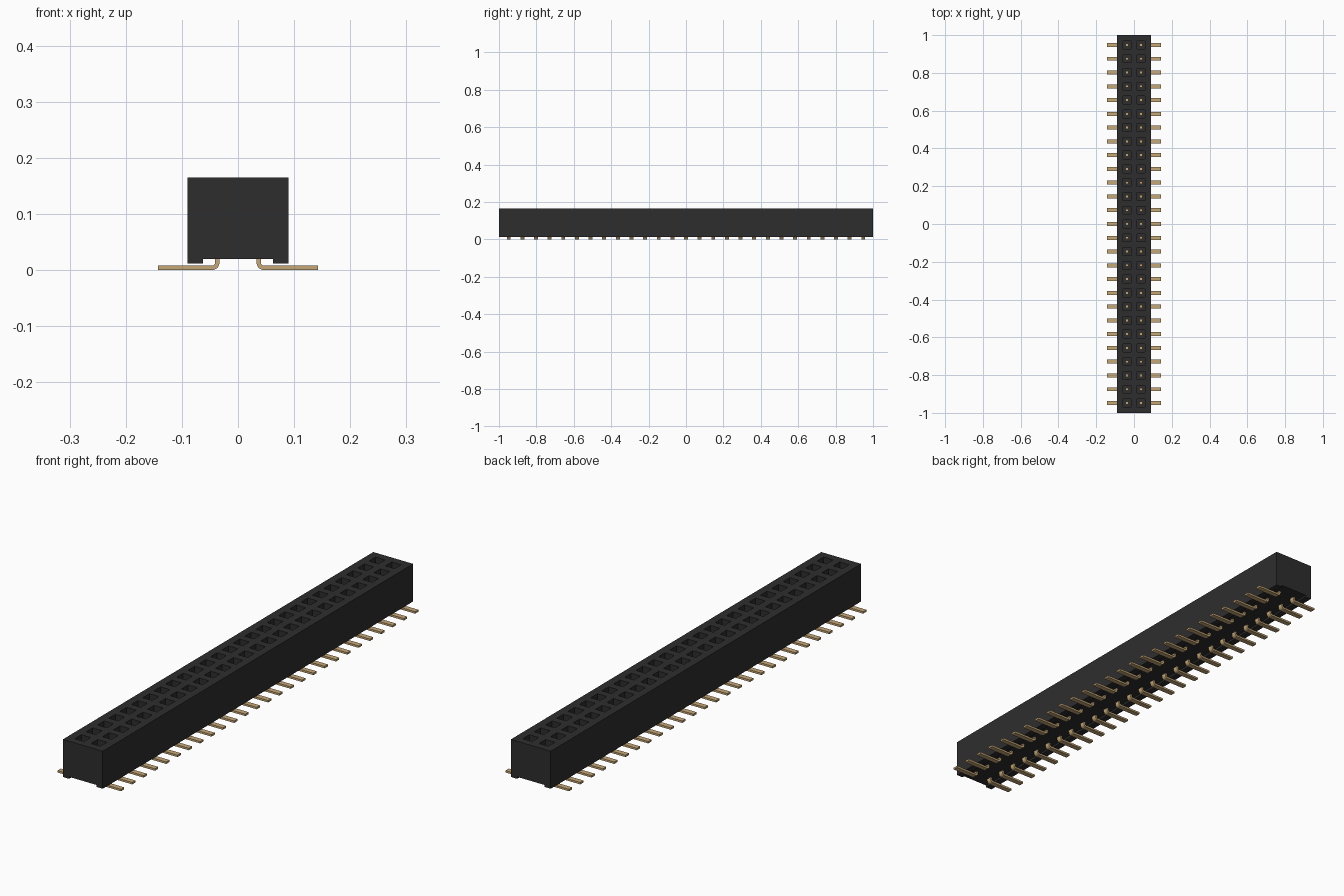
import bpy, bmesh, math

cube = bpy.data.objects.get("Cube")
if cube:
    bpy.data.objects.remove(cube, do_unlink=True)

ROWS, PITCH = 27, 0.0729
HALF_X, TOP, BASE = 0.09, 0.165, 0.012
HOLE, HOLE_DEPTH, PIN_X = 0.042, 0.09, 0.0365
LEG_WIDTH, LEG_END = 0.021, 0.143
row_y = [(i - (ROWS - 1) / 2) * PITCH for i in range(ROWS)]


def material(name, color, rough):
    m = bpy.data.materials.new(name)
    m.use_nodes = True
    m.diffuse_color = (*color, 1)
    node = m.node_tree.nodes["Principled BSDF"]
    node.inputs["Base Color"].default_value = (*color, 1)
    node.inputs["Roughness"].default_value = rough
    return m


def finish(bm, name, mat):
    bmesh.ops.recalc_face_normals(bm, faces=bm.faces)
    mesh = bpy.data.meshes.new(name)
    bm.to_mesh(mesh)
    bm.free()
    mesh.materials.append(mat)
    obj = bpy.data.objects.new(name, mesh)
    bpy.context.collection.objects.link(obj)
    return obj


def prism(bm, profile, y0, y1):
    """Extrude an xz profile from y0 to y1; returns the side faces in order."""
    a = [bm.verts.new((x, y0, z)) for x, z in profile]
    b = [bm.verts.new((x, y1, z)) for x, z in profile]
    bm.faces.new(a)
    bm.faces.new(b[::-1])
    n = len(a)
    return [bm.faces.new((a[i], b[i], b[(i + 1) % n], a[(i + 1) % n])) for i in range(n)]


black = material("black plastic", (0.027, 0.027, 0.028), 0.6)
gold = material("gold plated metal", (0.56, 0.39, 0.18), 0.4)

# Housing: channelled underside, with a top sheet that carries the sockets
bm = bmesh.new()
rail, roof = 0.062, 0.02
sides = prism(bm, [(-HALF_X, TOP), (HALF_X, TOP), (HALF_X, BASE), (rail, BASE),
                   (rail, roof), (-rail, roof), (-rail, BASE), (-HALF_X, BASE)], -1, 1)
bm.faces.remove(sides[0])
h = HOLE / 2
xs = [-HALF_X, -PIN_X - h, -PIN_X + h, PIN_X - h, PIN_X + h, HALF_X]
ys = [-1] + [y + s for y in row_y for s in (-h, h)] + [1]
grid = [[bm.verts.new((x, y, TOP)) for x in xs] for y in ys]
sockets = []
for j in range(len(ys) - 1):
    for i in range(len(xs) - 1):
        f = bm.faces.new((grid[j][i], grid[j][i + 1], grid[j + 1][i + 1], grid[j + 1][i]))
        if i % 2 and j % 2:
            sockets.append(f)
for f in bmesh.ops.extrude_discrete_faces(bm, faces=sockets)["faces"]:
    # Rebuild the walls between the rim and the lowered floor
    floor = list(f.verts)
    rim = [next(v for row in grid for v in row if (v.co - w.co).length < 1e-6) for w in floor]
    for w in floor:
        w.co.z -= HOLE_DEPTH
    for k in range(4):
        loop = (rim[k], rim[(k + 1) % 4], floor[(k + 1) % 4], floor[k])
        if not any(set(e.verts) == set(loop) for e in rim[k].link_faces):
            bm.faces.new(loop)
bmesh.ops.remove_doubles(bm, verts=bm.verts, dist=1e-5)
finish(bm, "housing", black)

# Bent leg profile: short drop, rounded bend, long flat foot
cx, cz, outer, inner = 0.046, 0.013, 0.013, 0.005
angles = [math.pi + math.pi / 2 * k / 5 for k in range(6)]


def arc(r):
    return [(cx + r * math.cos(a), cz + r * math.sin(a)) for a in angles]


leg = ([(cx - outer, 0.03)] + arc(outer) + [(LEG_END, 0), (LEG_END, cz - inner)]
       + arc(inner)[::-1] + [(cx - inner, 0.03)])

# Contacts: solder legs below and pin tips inside the sockets, both columns
for side, name in ((1, "left"), (-1, "right")):
    legs, tips = bmesh.new(), bmesh.new()
    t = 0.0075
    for y in row_y:
        prism(legs, [(side * x, z) for x, z in leg], y - LEG_WIDTH / 2, y + LEG_WIDTH / 2)
        c = side * PIN_X
        prism(tips, [(c - t, 0.07), (c + t, 0.07), (c + t, 0.142), (c - t, 0.142)], y - t, y + t)
    finish(legs, name + "_solder_legs", gold)
    finish(tips, name + "_contact_tips", gold)
